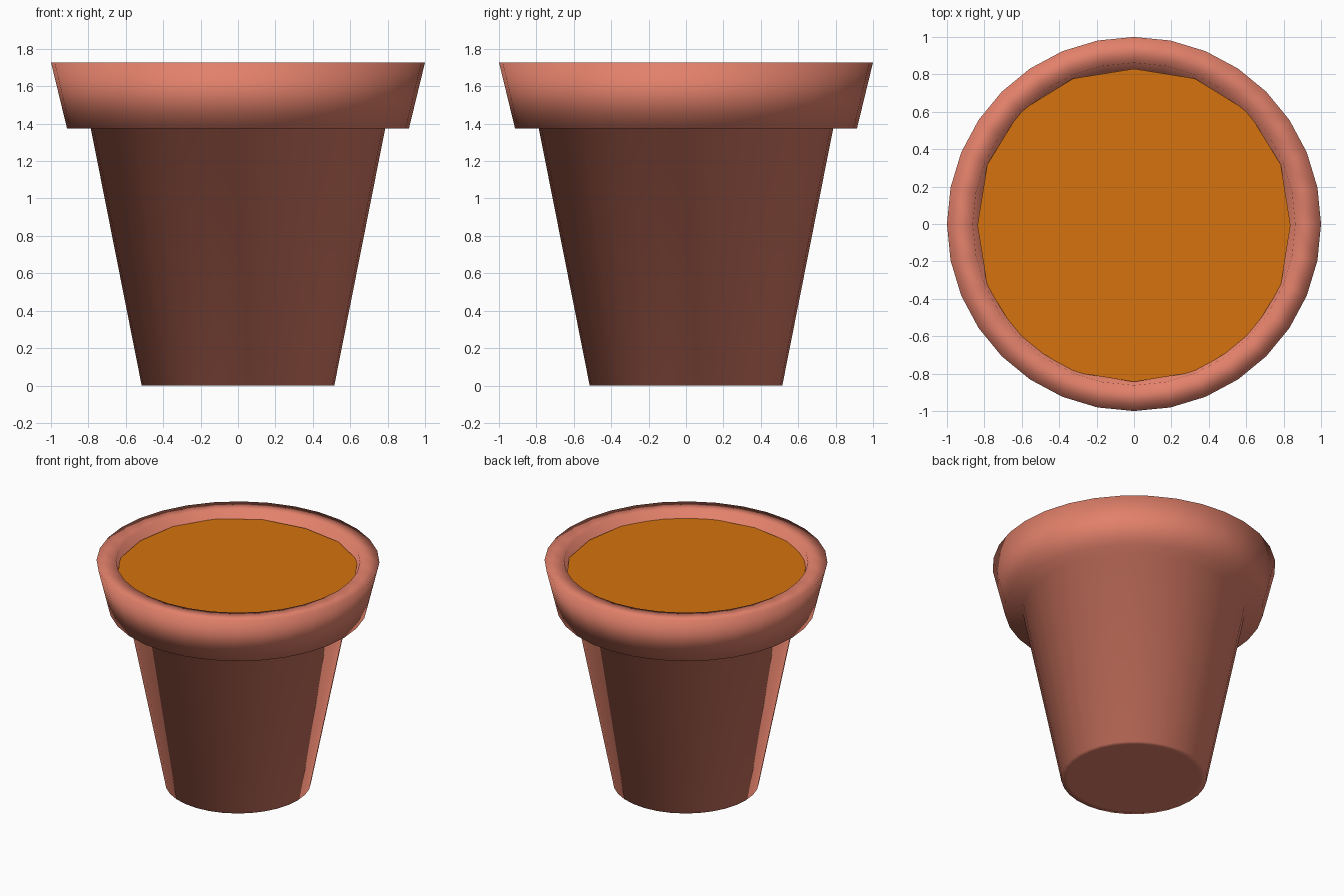
import bpy, bmesh, math

if "Cube" in bpy.data.objects:
    bpy.data.objects.remove(bpy.data.objects["Cube"])


def material(name, rgb):
    m = bpy.data.materials.new(name)
    m.diffuse_color = (*rgb, 1)
    m.use_nodes = True
    m.node_tree.nodes["Principled BSDF"].inputs["Base Color"].default_value = m.diffuse_color
    return m


def make_object(name, bm, mat, smooth):
    me = bpy.data.meshes.new(name)
    bm.to_mesh(me)
    bm.free()
    me.materials.append(mat)
    for p in me.polygons:
        p.use_smooth = smooth
    ob = bpy.data.objects.new(name, me)
    bpy.context.collection.objects.link(ob)
    return ob


def lathe(name, profile, sides, mat):
    """Closed solid of revolution, capped at both profile ends."""
    bm = bmesh.new()
    rings = []
    for r, z in profile:
        rings.append([bm.verts.new((r * math.cos(2 * math.pi * i / sides),
                                    r * math.sin(2 * math.pi * i / sides), z))
                      for i in range(sides)])
    for a, b in zip(rings, rings[1:]):
        for i in range(sides):
            j = (i + 1) % sides
            bm.faces.new((a[i], a[j], b[j], b[i]))
    bm.faces.new(rings[0][::-1])
    bm.faces.new(rings[-1])
    bmesh.ops.recalc_face_normals(bm, faces=bm.faces)
    return make_object(name, bm, mat, True)


terracotta = material("terracotta", (0.76, 0.218, 0.146))
soil_brown = material("orange_soil", (0.665, 0.17, 0.004))

# Pot: inset base, tapered wall, overhanging lip, hollow inside
lathe("pot", [(0.47, 0), (0.515, 0), (0.787, 1.374), (0.914, 1.374),
              (1.0, 1.728), (0.862, 1.728), (0.80, 1.45),
              (0.72, 1.374), (0.45, 0.10)], 32, terracotta)

# Soil: flat, slightly squarish sixteen-sided disc just below the rim
bm = bmesh.new()
ring = []
for i in range(16):
    a = 2 * math.pi * i / 16
    r = 0.837 + 0.025 * math.sin(2 * a) ** 2
    ring.append(bm.verts.new((r * math.cos(a), r * math.sin(a) - 0.007, 1.667)))
bm.faces.new(ring)
make_object("soil", bm, soil_brown, False)
